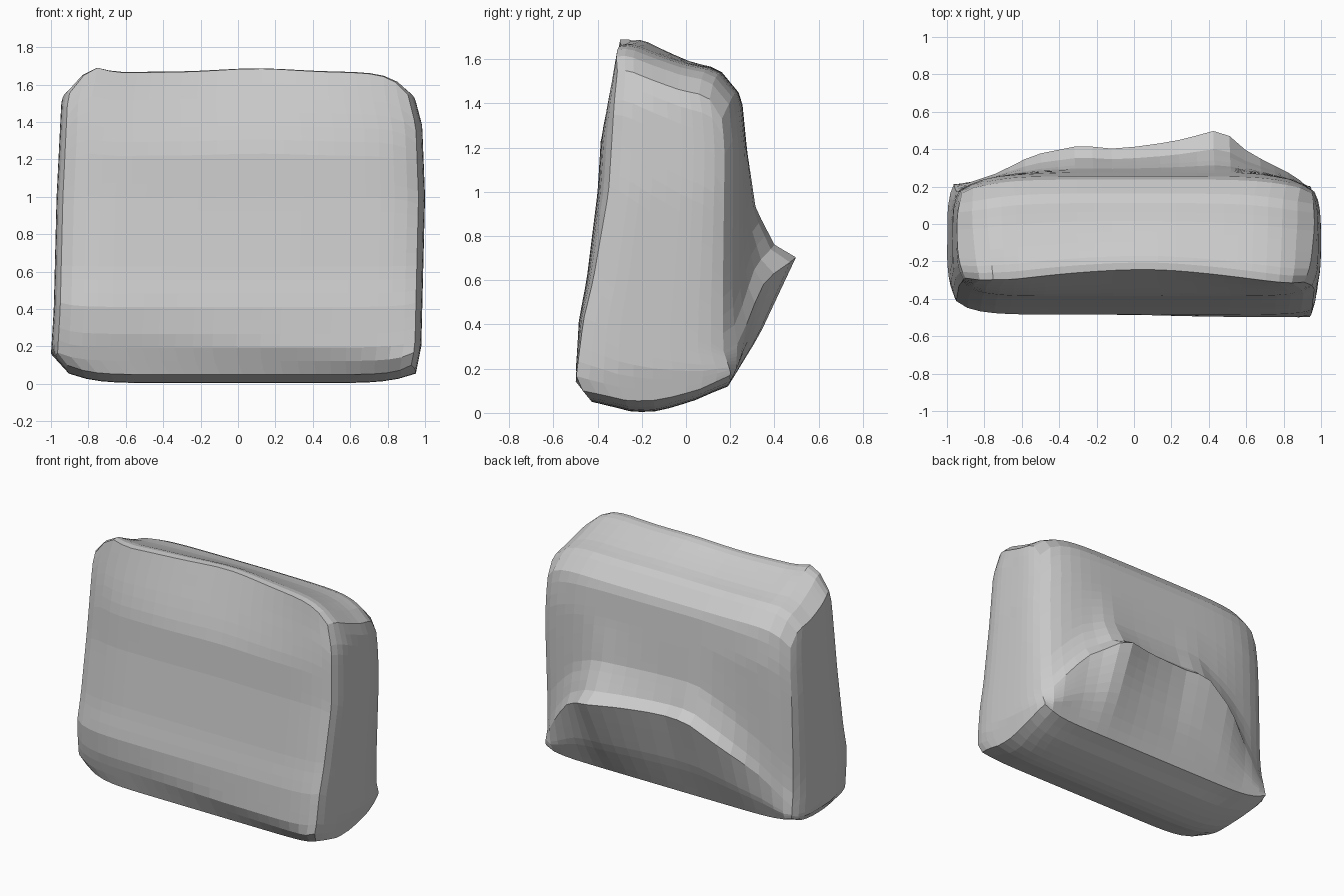
import bpy, bmesh, math

if "Cube" in bpy.data.objects:
    bpy.data.objects.remove(bpy.data.objects["Cube"])

NX, NY, NZ = 22, 10, 22


def interp(v, pts):
    """Piecewise linear profile."""
    if v <= pts[0][0]:
        return pts[0][1]
    for (a, p), (b, q) in zip(pts, pts[1:]):
        if v <= b:
            return p + (q - p) * (v - a) / max(b - a, 1e-6)
    return pts[-1][1]


# Profiles of the cushion
LEFT = [(0, -.86), (.05, -.9), (.16, -1), (.4, -.985), (1, -.97), (1.5, -.945), (1.7, -.9)]
RIGHT = [(0, .9), (.05, .95), (.2, .98), (1, 1), (1.38, .985), (1.55, .94), (1.7, .92)]
TOP = [(0, 1.665), (.12, 1.67), (.35, 1.63), (.65, 1.58), (.85, 1.56), (.94, 1.53), (1, 1.45)]
BOTTOM = [(0, .05), (.3, .003), (.55, .008), (.8, .05), (1, .12)]
RIDGE_Y = [(-.97, .2), (-.75, .27), (-.55, .37), (-.3, .42), (-.1, .4), (.2, .44),
           (.4, .49), (.48, .515), (.54, .43), (.7, .34), (.9, .25), (1, .17)]
RIDGE_Z = [(-.97, .25), (-.75, .45), (-.55, .6), (-.3, .74), (0, .73), (.48, .7), (.7, .57), (.95, .28)]


def spread(i, n):
    """Grid lines gathered toward the edges."""
    v = 2 * i / n - 1
    return math.copysign(abs(v) ** .85, v)


def place(i, j, k):
    u = spread(i, NX)
    s = (spread(j, NY) + 1) / 2
    t = k / NZ
    edge = abs(u) ** 10
    # height, with rows following the ridge on the back
    zt = interp(s, TOP) - .12 * edge + .05 * (1 - s) * math.exp(-((u + .87) / .1) ** 2)
    zt += .02 * math.exp(-((u - .1) / .3) ** 2) * (1 - s)
    zb = interp(s, BOTTOM) + .05 * edge
    zr = interp(u, RIDGE_Z)
    zmid = .7 + (zr - .7) * s
    z = interp(t, [(0, zb), (9 / NZ, zmid), (1, zt)])
    # width, with softened side corners
    lo, hi = interp(z, LEFT), interp(z, RIGHT)
    x = lo + (hi - lo) * (u + 1) / 2
    x *= 1 - .035 * abs(2 * s - 1) ** 4 * abs(u) ** 8
    # depth
    knee = .21 - .07 * u
    front = interp(z, [(0, -.38), (.04, -.42), (knee, -.487 - .02 * u), (.42, -.485), (.6, -.45),
                       (1, -.4), (1.4, -.375), (1.7, -.345)])
    front += (.05 if u > 0 else .07) * abs(u) ** 8 * (min(z, 1) if u > 0 else 1)
    front += .1 * (1 - u * u) * max(0, (z - 1.25) / .42)
    base = .265 - .1 * abs(u) ** 6
    yr = interp(u, RIDGE_Y)
    d = yr - base
    zm = .12 + .4 * (zr - .12)
    back = interp(z, [(0, .1), (.12, .19), (zm, .19 + .4 * (yr - .19) + .02), (zr, yr),
                      (zr + .05, base + .6 * d), (zr + .22, base + .22 * d),
                      (1.2, base + .01), (1.4, base - .01), (1.6, base - .08)])
    return x, front + (back - front) * s, z


bm = bmesh.new()
verts = {}


def vert(key):
    if key not in verts:
        verts[key] = bm.verts.new(place(*key))
    return verts[key]


def side(na, nb, key):
    """One face of the box-shaped shell."""
    for a in range(na):
        for b in range(nb):
            bm.faces.new([vert(key(a + p, b + q)) for p, q in ((0, 0), (1, 0), (1, 1), (0, 1))])


for j in (0, NY):
    side(NX, NZ, lambda a, b: (a, j, b))
for i in (0, NX):
    side(NY, NZ, lambda a, b: (i, a, b))
for k in (0, NZ):
    side(NX, NY, lambda a, b: (a, b, k))

bmesh.ops.recalc_face_normals(bm, faces=bm.faces)
mesh = bpy.data.meshes.new("cushion")
bm.to_mesh(mesh)
bm.free()
cushion = bpy.data.objects.new("cushion", mesh)
bpy.context.collection.objects.link(cushion)
